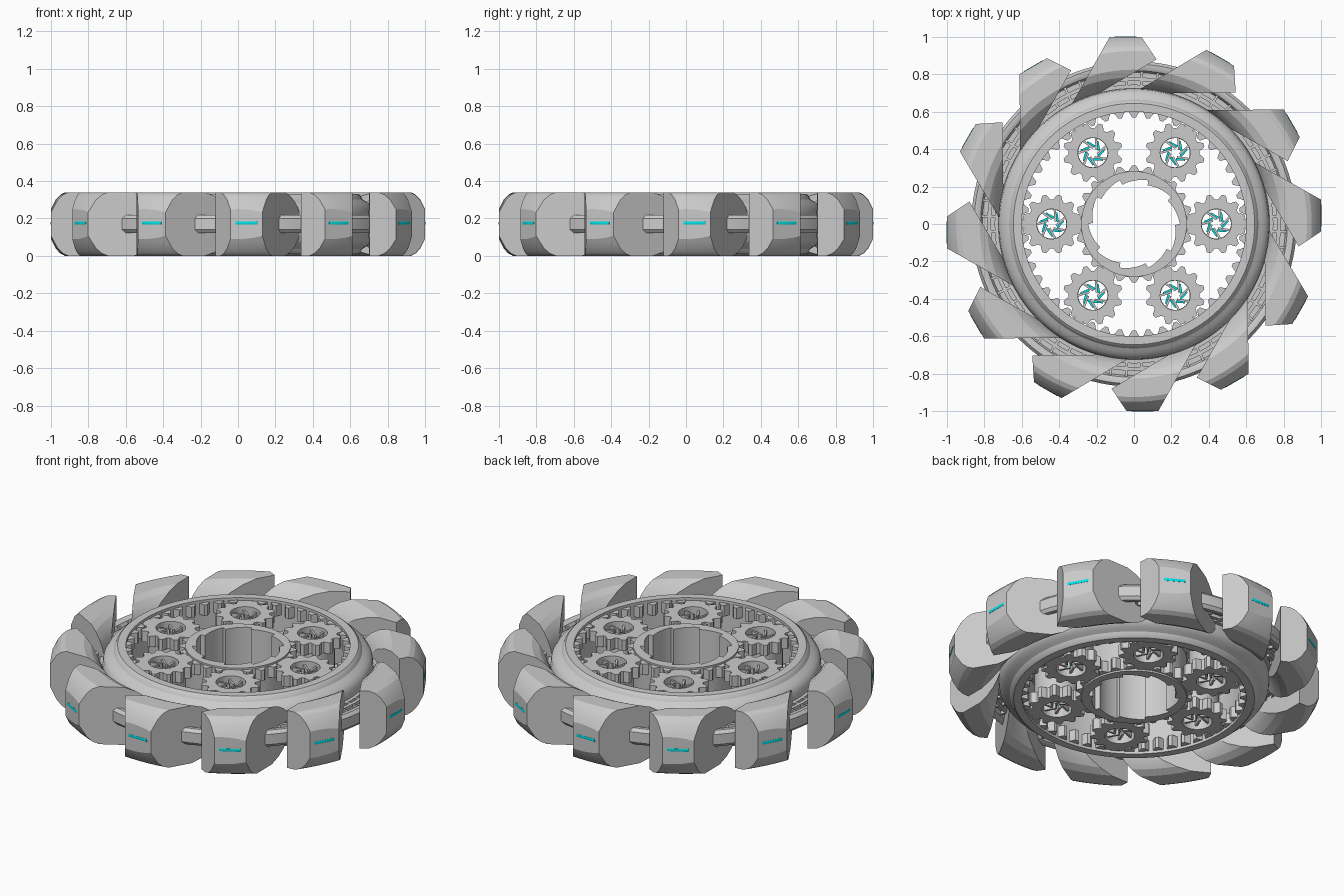
import bpy, bmesh, math
from math import sin, cos, pi, floor
from mathutils import Matrix, Vector

if "Cube" in bpy.data.objects:
    bpy.data.objects.remove(bpy.data.objects["Cube"])

MID = 0.17
teal = bpy.data.materials.new("teal_glow")
teal.diffuse_color = (0.0, 0.75, 0.78, 1)
teal.use_nodes = True
teal.node_tree.nodes["Principled BSDF"].inputs["Base Color"].default_value = teal.diffuse_color


def finish(name, bm, mat=None, angle=30):
    bmesh.ops.recalc_face_normals(bm, faces=bm.faces[:])
    me = bpy.data.meshes.new(name)
    bm.to_mesh(me)
    bm.free()
    ob = bpy.data.objects.new(name, me)
    bpy.context.collection.objects.link(ob)
    if mat:
        me.materials.append(mat)
    if angle:
        smooth(ob, angle)
    return ob


def smooth(ob, angle):
    bpy.ops.object.select_all(action='DESELECT')
    ob.select_set(True)
    bpy.context.view_layer.objects.active = ob
    bpy.ops.object.shade_smooth_by_angle(angle=math.radians(angle))


def loft(loops):
    """Closed tube of quads through loops, last joined to first."""
    bm = bmesh.new()
    vs = [[bm.verts.new(p) for p in l] for l in loops]
    m, n = len(vs), len(vs[0])
    for i in range(m):
        a, b = vs[i], vs[(i + 1) % m]
        for j in range(n):
            k = (j + 1) % n
            bm.faces.new((a[j], a[k], b[k], b[j]))
    return bm


def revolve(name, prof, n=120):
    loops = [[(r * cos(2 * pi * j / n), r * sin(2 * pi * j / n), z) for j in range(n)]
             for r, z in prof]
    return finish(name, loft(loops))


def radial(name, fo, fi, z0, z1, n, loc=(0, 0)):
    """Ring whose outer and inner radii are functions of the angle."""
    def loop(f, z):
        return [(loc[0] + f(2 * pi * j / n) * cos(2 * pi * j / n),
                 loc[1] + f(2 * pi * j / n) * sin(2 * pi * j / n), z) for j in range(n)]
    return finish(name, loft([loop(fo, z0), loop(fo, z1), loop(fi, z1), loop(fi, z0)]))


def teeth(r, d, n, phase=0.0):
    return lambda a: r + d * max(-1, min(1, 1.8 * cos(n * a + phase)))


def circle(r):
    return lambda a: r


def saw(r0, r1, n):
    return lambda a: r0 + (r1 - r0) * ((a * n / (2 * pi) + 1e-6) % 1)


def mirrored(half):
    """Profile given for the upper half (height above mid), mirrored below."""
    return [(r, MID + h) for r, h in half] + [(r, MID - h) for r, h in reversed(half)]


def boxes(name, size, mats, mat=None, bevel=0.0):
    bm = bmesh.new()
    for m in mats:
        bmesh.ops.create_cube(bm, size=1, matrix=m @ Matrix.Diagonal((*size, 1)))
    if bevel:
        bmesh.ops.bevel(bm, geom=bm.edges[:], offset=bevel, segments=2,
                        affect='EDGES', profile=0.5)
    return finish(name, bm, mat)


def rot(a):
    return Matrix.Rotation(a, 4, 'Z')


# main ring body with rounded flange
revolve("body_ring", mirrored([(0.60, 0.16), (0.645, 0.16), (0.655, 0.152), (0.665, 0.132),
                               (0.685, 0.12), (0.705, 0.106), (0.72, 0.085), (0.725, 0.05)]))
# link ring with grooves, carrying the pads
revolve("link_ring", mirrored([(0.72, 0.035), (0.745, 0.035), (0.745, 0.02), (0.765, 0.02),
                               (0.765, 0.038), (0.785, 0.038), (0.785, 0.02), (0.81, 0.02),
                               (0.82, 0.04), (0.835, 0.048), (0.855, 0.048), (0.87, 0.03)]))
# small ribs bridging the grooves
boxes("link_ribs", (0.075, 0.014, 0.07),
      [rot(2 * pi * (k + 0.5) / 60) @ Matrix.Translation((0.78, 0, MID)) for k in range(60)])

# ring gear, sun gear (upper and lower toothed layers)
for tag, z0, z1 in (("upper", 0.25, 0.315), ("lower", 0.025, 0.09)):
    radial("ring_gear_" + tag, circle(0.61), teeth(0.585, -0.016, 48), z0, z1, 384)
    radial("sun_gear_" + tag, teeth(0.30, 0.014, 24), circle(0.25), z0, z1, 192)
radial("sun_hub", circle(0.282), saw(0.245, 0.218, 10), 0.015, 0.325, 240)

# six planet gears with swirled vanes in the bore
for k in range(6):
    a = k * pi / 3
    c = (0.44 * cos(a), 0.44 * sin(a))
    ph = pi - 12 * a
    for tag, z0, z1 in (("upper", 0.25, 0.315), ("lower", 0.025, 0.09)):
        radial(f"planet_gear_{tag}_{k}", teeth(0.145, 0.014, 12, ph), circle(0.08), z0, z1, 96, c)
    radial(f"planet_core_{k}", circle(0.12), circle(0.078), 0.08, 0.26, 48, c)
    base = Matrix.Translation((c[0], c[1], MID))
    vane = [base @ rot(2 * pi * j / 7) @ Matrix.Translation((0.052, 0.018, 0)) @ rot(0.75)
            for j in range(7)]
    boxes(f"planet_vanes_{k}", (0.075, 0.012, 0.25), vane)
    glow = [base @ rot(2 * pi * j / 7) @ Matrix.Translation((0.046, 0.0, 0)) @ rot(0.85)
            for j in range(7)]
    boxes(f"planet_glow_{k}", (0.05, 0.012, 0.20), glow, teal)

# outer pad: swept footprint trimmed by a revolved thickness profile
foot = [(-0.13, 1.0), (0.04, 1.0), (0.12, 0.88), (-0.27, 0.65), (-0.33, 0.645)]
bm = bmesh.new()
f = bm.faces.new([bm.verts.new((x, y, -0.1)) for x, y in foot])
g = bmesh.ops.extrude_face_region(bm, geom=[f])
bmesh.ops.translate(bm, vec=(0, 0, 0.6),
                    verts=[v for v in g['geom'] if isinstance(v, bmesh.types.BMVert)])
pad = finish("outer_pad_0", bm, angle=0)
trim = revolve("pad_trim_helper", mirrored([
    (0.722, 0.05), (0.735, 0.085), (0.755, 0.12), (0.785, 0.15), (0.825, 0.17),
    (0.925, 0.17), (0.95, 0.157), (0.975, 0.13), (0.995, 0.09), (1.02, 0.04)]), 144)
trim.hide_render = True
mod = pad.modifiers.new("trim", 'BOOLEAN')
mod.operation = 'INTERSECT'
mod.solver = 'EXACT'
mod.object = trim
bpy.context.view_layer.update()
shape = bpy.data.meshes.new_from_object(pad.evaluated_get(bpy.context.evaluated_depsgraph_get()))
pad.modifiers.clear()
pad.data = shape
bpy.data.objects.remove(trim)
smooth(pad, 18)
for k in range(1, 12):
    p = bpy.data.objects.new(f"outer_pad_{k}", pad.data)
    p.matrix_world = rot(k * pi / 6)
    bpy.context.collection.objects.link(p)

# glowing slot on every pad face
boxes("pad_lights", (0.12, 0.014, 0.018),
      [rot(k * pi / 6) @ Matrix.Translation((-0.045, 0.995, MID + 0.005)) for k in range(12)],
      teal, 0.004)
